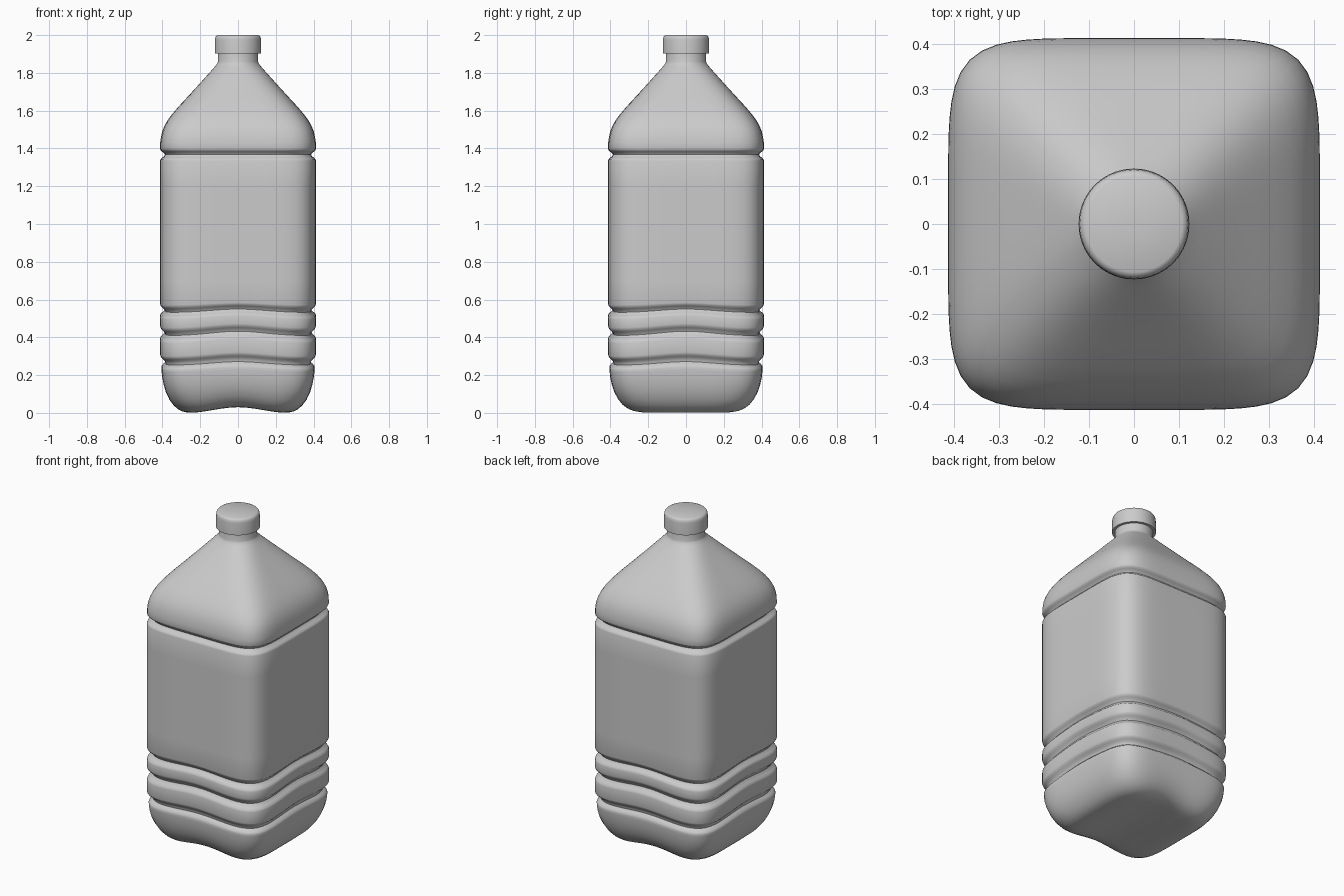
import bpy, bmesh
from math import pi, cos, sin, exp

if "Cube" in bpy.data.objects:
    bpy.data.objects.remove(bpy.data.objects["Cube"])

SEG = 96


def loft(name, rings, shape=None):
    """Skin a stack of superellipse rings (z, half_width, exponent), capping both ends."""
    bm = bmesh.new()
    loops = []
    for z, w, n in rings:
        loop = []
        for i in range(SEG):
            a = 2 * pi * i / SEG
            r = w * (abs(cos(a)) ** n + abs(sin(a)) ** n) ** (-1 / n)
            x, y = r * cos(a), r * sin(a)
            loop.append(bm.verts.new((x, y, shape(x, y, z, a) if shape else z)))
        loops.append(loop)
    for lo, hi in zip(loops, loops[1:]):
        for i in range(SEG):
            j = (i + 1) % SEG
            bm.faces.new((lo[i], lo[j], hi[j], hi[i]))
    bm.faces.new(loops[0][::-1])
    bm.faces.new(loops[-1])
    me = bpy.data.meshes.new(name)
    bm.to_mesh(me)
    bm.free()
    ob = bpy.data.objects.new(name, me)
    bpy.context.collection.objects.link(ob)
    bpy.context.view_layer.objects.active = ob
    ob.select_set(True)
    bpy.ops.object.shade_smooth_by_angle(angle=0.6)
    ob.select_set(False)
    return ob


W, N = 0.413, 5.6


def groove(z, half, depth=0.026, below=W):
    """Rounded groove ring around the body."""
    pts = []
    for t in (-1, -0.75, -0.5, -0.25, 0, 0.25, 0.5, 0.75, 1):
        base = below if t < 0 else W
        dip = depth * (0.5 + 0.5 * cos(pi * t)) ** 1.2
        pts.append((z + t * half, base - dip, N))
    return pts


def body_shape(x, y, z, a):
    """Wave of the lower grooves and the arched underside."""
    wave = 0.011 * cos(4 * a) * exp(-((z - 0.4) / 0.2) ** 4)
    arch = 0.015 * (1 + cos(pi * x / 0.27)) if abs(x) < 0.27 else 0
    return z + wave + arch * max(0, 1 - z / 0.2)


# underside and rounded foot
rings = [(0.0, w, 4.5) for w in (0.005, 0.05, 0.1, 0.15, 0.2, 0.24)]
rings += [(0.002, 0.27, 4.6), (0.008, 0.295, 4.7), (0.02, 0.318, 4.8),
          (0.04, 0.341, 5), (0.07, 0.363, 5.2), (0.11, 0.382, 5.4),
          (0.15, 0.394, N), (0.19, 0.402, N), (0.22, 0.405, N)]
# waist grooves, flat label panel, upper groove
rings += groove(0.272, 0.038, below=0.406) + groove(0.421, 0.04) + groove(0.541, 0.036)
rings += [(z, W, N) for z in (0.7, 0.95, 1.2)]
rings += groove(1.367, 0.032)
# shoulder blending from square to round, then neck
rings += [(1.43, 0.412, N), (1.46, 0.408, N), (1.49, 0.401, 5.5), (1.52, 0.389, 5.4),
          (1.55, 0.372, 5.2), (1.58, 0.350, 5), (1.62, 0.316, 4.7), (1.67, 0.270, 4.2),
          (1.72, 0.224, 3.7), (1.77, 0.179, 3.1), (1.81, 0.143, 2.6), (1.835, 0.121, 2.2),
          (1.848, 0.111, 2), (1.858, 0.107, 2), (1.92, 0.107, 2)]
loft("bottle_body", rings, body_shape)

# screw cap with softened top edge
loft("cap", [(1.902, 0.112, 2), (1.902, 0.123, 2), (1.975, 0.122, 2), (1.988, 0.120, 2),
             (1.996, 0.115, 2), (2.0, 0.107, 2), (2.0, 0.01, 2)])
